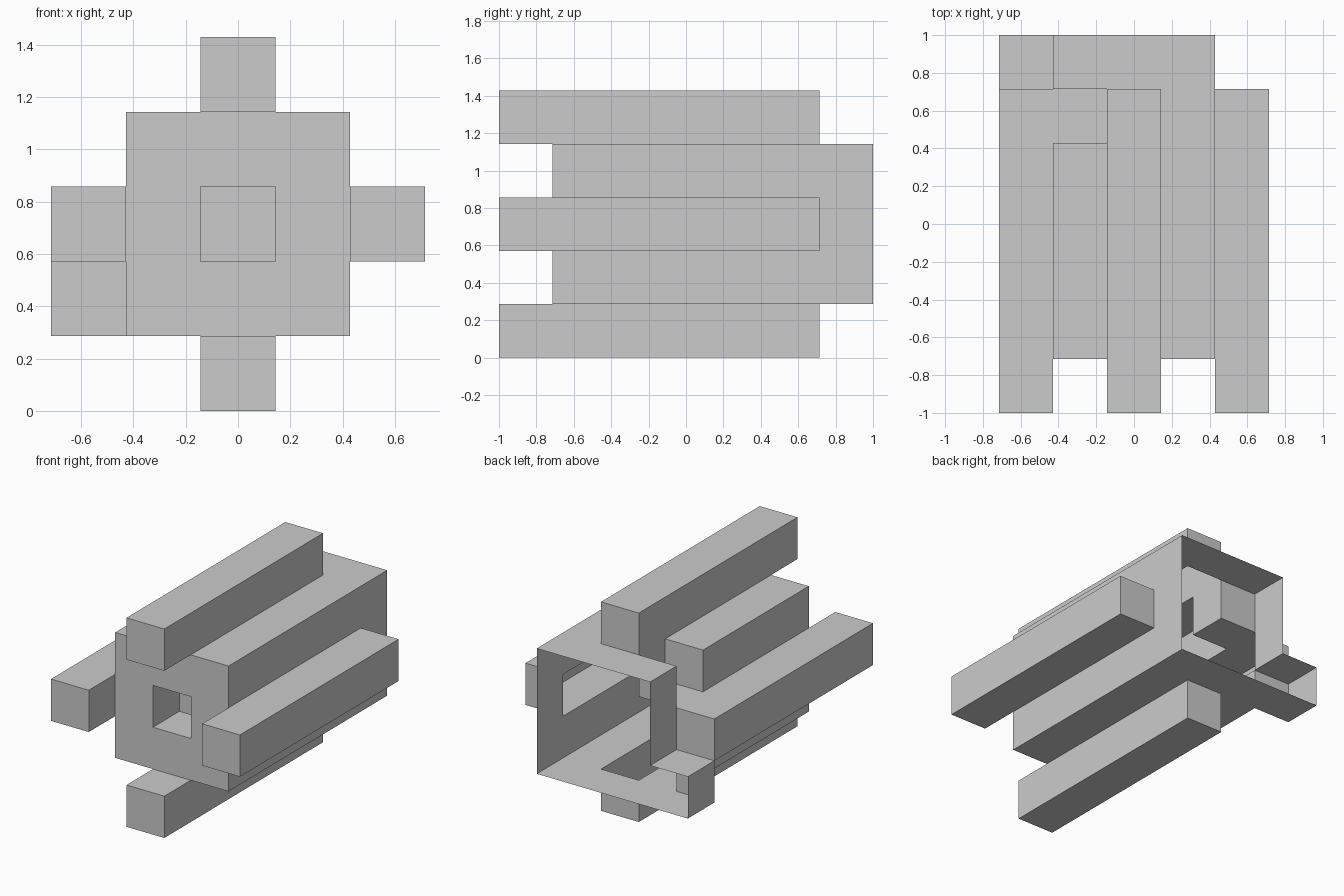
import bpy, bmesh
from mathutils import Vector

if "Cube" in bpy.data.objects:
    bpy.data.objects.remove(bpy.data.objects["Cube"])

U = 2 / 7                      # one block unit; whole shape is 5 x 7 x 5 units


def block(x, y, z):
    """Set of unit cells filling half-open ranges in x, y, z."""
    return {(i, j, k) for i in range(*x) for j in range(*y) for k in range(*z)}


# Main square body
cells = block((1, 4), (1, 7), (1, 4))
# Four long beams on the bottom, top, left and right
for bx, bz in ((2, 0), (2, 4), (0, 2), (4, 2)):
    cells |= block((bx, bx + 1), (0, 6), (bz, bz + 1))
# Small rear side block
cells |= block((0, 1), (6, 7), (1, 2))
# Front socket and upper left notch
cells -= {(2, 1, 2), (1, 5, 3)}

# Thin outer skin of the joined blocks, left open at the rear end
bm = bmesh.new()
verts = {}


def vert(p):
    key = tuple(round(c) for c in p)
    if key not in verts:
        x, y, z = key
        verts[key] = bm.verts.new(((x - 2.5) * U, (y - 3.5) * U, z * U))
    return verts[key]


for cell in sorted(cells):
    for axis in range(3):
        for side in (0, 1):
            near = list(cell)
            near[axis] += 2 * side - 1
            if tuple(near) in cells or near[1] == 7:
                continue
            o, a, b = Vector(cell), Vector((0, 0, 0)), Vector((0, 0, 0))
            o[axis] += side
            a[(axis + 1) % 3] = 1
            b[(axis + 2) % 3] = 1
            corners = [o, o + a, o + a + b, o + b]
            if not side:
                corners.reverse()
            bm.faces.new([vert(p) for p in corners])

# Merge the unit squares into clean flat panels
bmesh.ops.dissolve_limit(bm, angle_limit=0.01, verts=bm.verts[:], edges=bm.edges[:])

mesh = bpy.data.meshes.new("hollow_beam_shell")
bm.to_mesh(mesh)
bm.free()
obj = bpy.data.objects.new("hollow_beam_shell", mesh)
bpy.context.collection.objects.link(obj)
